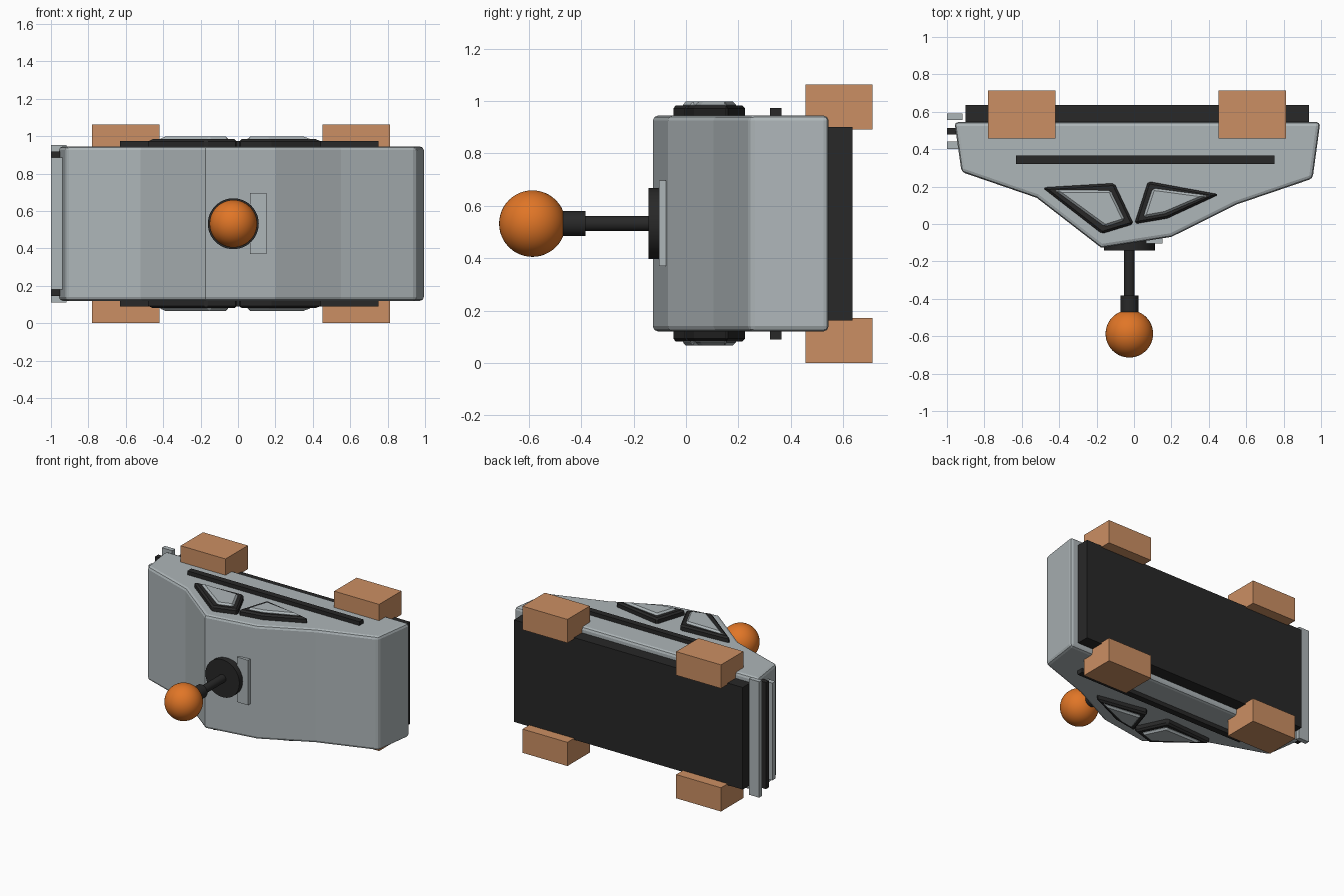
import bpy, bmesh, math
from mathutils import Matrix

if "Cube" in bpy.data.objects:
    bpy.data.objects.remove(bpy.data.objects["Cube"])


def material(name, rgb):
    m = bpy.data.materials.new(name)
    m.diffuse_color = (*rgb, 1)
    m.use_nodes = True
    m.node_tree.nodes["Principled BSDF"].inputs["Base Color"].default_value = m.diffuse_color
    return m


GREY = material("light grey", (0.42, 0.465, 0.48))
DARK = material("charcoal", (0.021, 0.021, 0.021))
ORANGE = material("orange", (0.75, 0.18, 0.02))
TAN = material("tan", (0.60, 0.275, 0.125))


def finish(name, bm, mat, bevel=0, segments=1, smooth=False):
    bmesh.ops.recalc_face_normals(bm, faces=bm.faces)
    mesh = bpy.data.meshes.new(name)
    bm.to_mesh(mesh)
    bm.free()
    mesh.materials.append(mat)
    ob = bpy.data.objects.new(name, mesh)
    bpy.context.collection.objects.link(ob)
    if bevel:
        mod = ob.modifiers.new("Bevel", 'BEVEL')
        mod.width = bevel
        mod.segments = segments
        mod.limit_method = 'ANGLE'
        mod.angle_limit = math.radians(50)
    if smooth:
        bpy.context.view_layer.objects.active = ob
        ob.select_set(True)
        bpy.ops.object.shade_smooth_by_angle(angle=math.radians(35))
        ob.select_set(False)
    return ob


def box(name, x, y, z, mat):
    bm = bmesh.new()
    bmesh.ops.create_cube(bm, size=1)
    for v in bm.verts:
        v.co = [r[0] if c < 0 else r[1] for c, r in zip(v.co, (x, y, z))]
    return finish(name, bm, mat)


def prism(name, outline, z0, z1, mat, **kw):
    bm = bmesh.new()
    face = bm.faces.new([bm.verts.new((x, y, z0)) for x, y in outline])
    ext = bmesh.ops.extrude_face_region(bm, geom=[face])
    for g in ext['geom']:
        if isinstance(g, bmesh.types.BMVert):
            g.co.z = z1
    return finish(name, bm, mat, **kw)


AX, AZ = -0.025, 0.532  # axis of the knob


def rod(name, y0, y1, radius, mat):
    bm = bmesh.new()
    m = Matrix.Translation((AX, (y0 + y1) / 2, AZ)) @ Matrix.Rotation(math.pi / 2, 4, 'X')
    bmesh.ops.create_cone(bm, cap_ends=True, segments=48, radius1=radius,
                          radius2=radius, depth=y1 - y0, matrix=m)
    return finish(name, bm, mat, smooth=True)


# Main faceted body
prism("body", [(-0.96, 0.545), (-0.922, 0.278), (-0.52, 0.14), (-0.175, -0.127),
               (0.2, -0.069), (0.55, 0.105), (0.955, 0.243), (0.996, 0.545)],
      0.12, 0.945, GREY, bevel=0.02, segments=2)

# Dark back panel and through-going side strips
box("back_panel", (-0.90, 0.935), (0.54, 0.636), (0.162, 0.902), DARK)
box("side_strip", (-0.63, 0.75), (0.32, 0.365), (0.09, 0.973), DARK)

# Window-like bosses showing on both ends: dark surround, raised grey centre
bosses = {
    "left": ([(-0.49, 0.195), (-0.105, 0.218), (-0.002, 0.0), (-0.172, -0.052)],
             [(-0.425, 0.182), (-0.125, 0.18), (-0.048, 0.02), (-0.155, -0.015)]),
    "right": ([(0.075, 0.228), (0.455, 0.158), (0.178, 0.03), (0.002, 0.0)],
              [(0.10, 0.192), (0.395, 0.153), (0.165, 0.055), (0.048, 0.034)]),
}
for side, (outer, inner) in bosses.items():
    prism(side + "_boss_surround", outer, 0.081, 0.984, DARK, bevel=0.012)
    prism(side + "_boss_centre", inner, 0.066, 0.998, GREY, bevel=0.012)

# Four block feet
for x in ((-0.78, -0.42), (0.452, 0.812)):
    for z in ((0, 0.172), (0.892, 1.063)):
        box("block_foot", x, (0.457, 0.713), z, TAN)

# Bars along the left edge
box("edge_bar_back", (-1, -0.917), (0.556, 0.59), (0.112, 0.952), GREY)
box("edge_bar_middle", (-1, -0.93), (0.478, 0.514), (0.145, 0.918), DARK)
box("edge_bar_front", (-1, -0.93), (0.402, 0.44), (0.18, 0.885), GREY)

# Knob: mounting plate, flange, shaft, collar and ball
box("mounting_plate", (0.065, 0.153), (-0.104, -0.06), (0.37, 0.696), GREY)
rod("flange", -0.143, -0.09, 0.136, DARK)
rod("shaft", -0.40, -0.12, 0.029, DARK)
rod("collar", -0.50, -0.383, 0.048, DARK)
bm = bmesh.new()
bmesh.ops.create_uvsphere(bm, u_segments=48, v_segments=24, radius=0.127,
                          matrix=Matrix.Translation((AX, -0.587, AZ)))
finish("ball_knob", bm, ORANGE, smooth=True)
